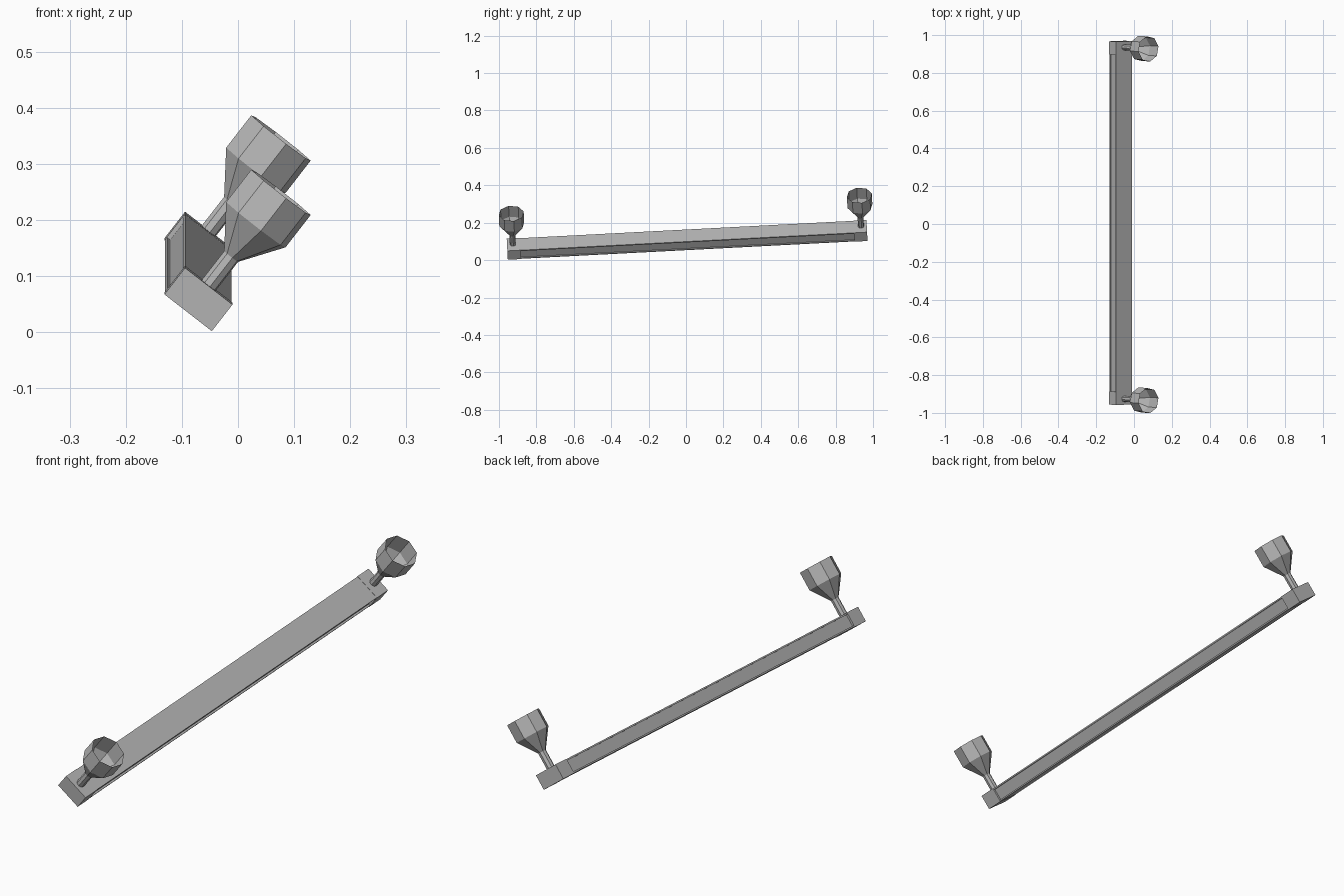
import bpy, bmesh
from math import cos, sin, radians
from mathutils import Matrix

cube = bpy.data.objects.get("Cube")
if cube:
    bpy.data.objects.remove(cube, do_unlink=True)

grey = bpy.data.materials.new("plain_grey")
grey.use_nodes = True
color = (0.47, 0.47, 0.47, 1)
grey.diffuse_color = color
grey.node_tree.nodes["Principled BSDF"].inputs["Base Color"].default_value = color

# Tilted frame: local X across the bar, Y along it, Z out along the cups
FRAME = (Matrix.Translation((-0.0705, 0.006, 0.1085))
         @ Matrix.Rotation(radians(2.98), 4, 'X')
         @ Matrix.Rotation(radians(37.8), 4, 'Y'))
HALF_LENGTH, HALF_WIDTH, HALF_DEPTH = 0.963, 0.0535, 0.03
BLOCK = 0.07


def finish(name, bm):
    bmesh.ops.recalc_face_normals(bm, faces=bm.faces)
    mesh = bpy.data.meshes.new(name)
    bm.to_mesh(mesh)
    bm.free()
    mesh.materials.append(grey)
    obj = bpy.data.objects.new(name, mesh)
    bpy.context.collection.objects.link(obj)
    obj.matrix_world = FRAME
    return obj


def box(name, y, size):
    bm = bmesh.new()
    bmesh.ops.create_cube(bm, size=1, matrix=Matrix.Translation((0, y, 0))
                          @ Matrix.Diagonal((*size, 1)))
    return finish(name, bm)


def lathe(name, y, profile, sides=8, turn=radians(10)):
    """Faceted, open-ended surface of revolution around local Z."""
    bm = bmesh.new()
    rings = []
    for radius, z in profile:
        angles = [turn + radians(360 * i / sides) for i in range(sides)]
        rings.append([bm.verts.new((radius * cos(a), y + radius * sin(a), z))
                      for a in angles])
    for low, high in zip(rings, rings[1:]):
        for i in range(sides):
            j = (i + 1) % sides
            bm.faces.new((low[i], low[j], high[j], high[i]))
    return finish(name, bm)


# Long middle beam with a shallow channel along both narrow sides
bm = bmesh.new()
w, d = HALF_WIDTH - 0.001, HALF_DEPTH - 0.001
quarter = [(w, d - 0.006), (w, d)]
right = [(w, -d), (w, -d + 0.006), (w - 0.007, -d + 0.006),
         (w - 0.007, d - 0.006)] + quarter
section = right + [(-x, -z) for x, z in right]
face = bm.faces.new([bm.verts.new((x, -HALF_LENGTH + BLOCK, z)) for x, z in section])
extruded = bmesh.ops.extrude_face_region(bm, geom=[face])
verts = [g for g in extruded["geom"] if isinstance(g, bmesh.types.BMVert)]
bmesh.ops.translate(bm, verts=verts, vec=(0, 2 * (HALF_LENGTH - BLOCK), 0))
finish("beam", bm)

# End blocks, each with a stem and an open cup
for side, sign in (("front", -1), ("back", 1)):
    box(side + "_end_block", sign * (HALF_LENGTH - BLOCK / 2),
        (2 * HALF_WIDTH, BLOCK, 2 * HALF_DEPTH))
    y = sign * 0.932
    top = HALF_DEPTH
    lathe(side + "_stem", y, [(0.016, top - 0.005), (0.016, top + 0.065)])
    lathe(side + "_cup", y, [(0.016, top + 0.065), (0.068, top + 0.137),
                             (0.068, top + 0.21)])
